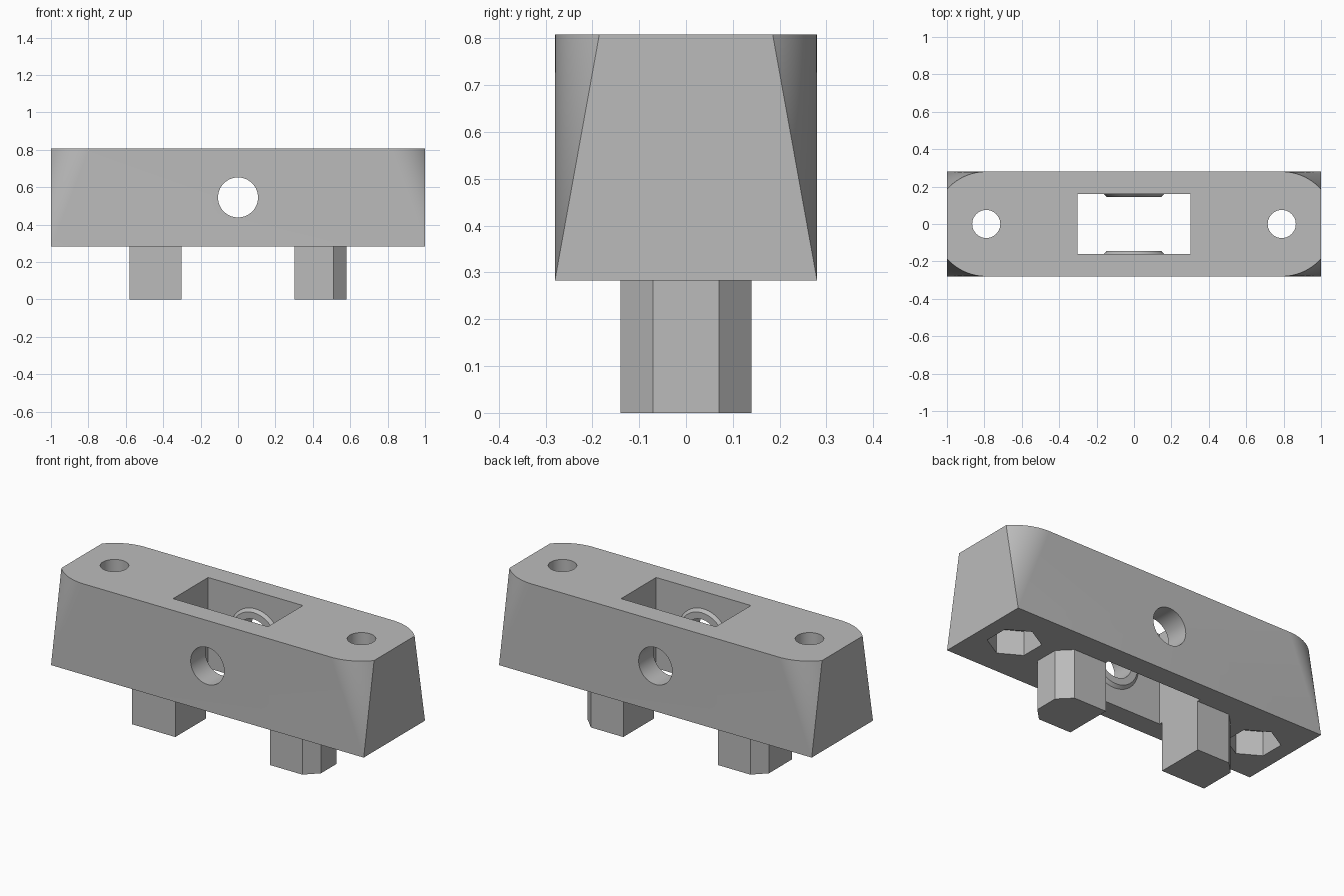
import bpy, bmesh
from math import radians, sin, cos, pi, acos
from mathutils import Matrix

if "Cube" in bpy.data.objects:
    bpy.data.objects.remove(bpy.data.objects["Cube"])

BOTTOM, TOP = 0.283, 0.808
MID = (BOTTOM + TOP) / 2
HALF_W, SCREW_X = 0.28, 0.79

grey = bpy.data.materials.new("plain grey")
grey.use_nodes = True
grey.diffuse_color = (0.5, 0.5, 0.5, 1)
grey.node_tree.nodes["Principled BSDF"].inputs["Base Color"].default_value = (0.5, 0.5, 0.5, 1)


def make(name, bm):
    bmesh.ops.recalc_face_normals(bm, faces=bm.faces)
    mesh = bpy.data.meshes.new(name)
    bm.to_mesh(mesh)
    bm.free()
    mesh.materials.append(grey)
    obj = bpy.data.objects.new(name, mesh)
    bpy.context.collection.objects.link(obj)
    return obj


def prism(name, outline, z0, z1):
    bm = bmesh.new()
    face = bm.faces.new([bm.verts.new((x, y, z0)) for x, y in outline])
    new = bmesh.ops.extrude_face_region(bm, geom=[face])["geom"]
    bmesh.ops.translate(bm, vec=(0, 0, z1 - z0),
                        verts=[v for v in new if isinstance(v, bmesh.types.BMVert)])
    return make(name, bm)


def ring(cx, cy, r, n, turn=0):
    return [(cx + r * cos(turn + 2 * pi * i / n), cy + r * sin(turn + 2 * pi * i / n))
            for i in range(n)]


def box(x, y):
    return [(-x, -y), (x, -y), (x, y), (-x, y)]


def cone_y(name, y0, y1, r0, r1):
    bm = bmesh.new()
    bmesh.ops.create_cone(bm, cap_ends=True, segments=64, radius1=r0, radius2=r1, depth=abs(y1 - y0))
    angle = radians(-90 if y1 > y0 else 90)
    bmesh.ops.transform(bm, verts=bm.verts, matrix=Matrix.Translation((0, (y0 + y1) / 2, MID))
                        @ Matrix.Rotation(angle, 4, 'X'))
    return make(name, bm)


def select(obj):
    bpy.ops.object.select_all(action='DESELECT')
    bpy.context.view_layer.objects.active = obj
    obj.select_set(True)


def combine(obj, tool, operation):
    select(obj)
    mod = obj.modifiers.new("combine", 'BOOLEAN')
    mod.operation, mod.object, mod.solver = operation, tool, 'EXACT'
    bpy.ops.object.modifier_apply(modifier=mod.name)
    bpy.data.objects.remove(tool)


# Body: square base blending to rounded, end-trimmed corners on top
bm = bmesh.new()
for x, y in box(1, HALF_W):
    bm.verts.new((x, y, BOTTOM))
steps = 16
start = acos((1 - SCREW_X) / HALF_W)
for sx in (-1, 1):
    for sy in (-1, 1):
        for i in range(steps + 1):
            a = start + (pi / 2 - start) * i / steps
            bm.verts.new((sx * (SCREW_X + HALF_W * cos(a)), sy * HALF_W * sin(a), TOP))
bmesh.ops.convex_hull(bm, input=bm.verts)
bmesh.ops.dissolve_limit(bm, angle_limit=radians(0.2), verts=bm.verts, edges=bm.edges)
body = make("body", bm)

# Central window with a tapered boss on each inner wall
combine(body, prism("window_cutter", box(0.303, 0.16), 0, 1), 'DIFFERENCE')
for s in (-1, 1):
    combine(body, cone_y("boss", s * 0.18, s * 0.145, 0.185, 0.145), 'UNION')

# Cross bore, screw holes and hexagonal nut pockets
combine(body, cone_y("bore_cutter", -0.5, 0.5, 0.107, 0.107), 'DIFFERENCE')
for s in (-1, 1):
    combine(body, prism("screw_cutter", ring(s * SCREW_X, 0, 0.075, 48), 0, 1), 'DIFFERENCE')
    combine(body, prism("nut_cutter", ring(s * SCREW_X, 0, 0.14, 6, pi / 2), 0, BOTTOM + 0.14),
            'DIFFERENCE')
select(body)
bpy.ops.object.shade_smooth_by_angle(angle=radians(25))
normals = body.modifiers.new("weighted_normals", 'WEIGHTED_NORMAL')
normals.keep_sharp = True

# Keyed pegs: outer corners chamfered, except one square corner
IN, OUT, P, C = 0.303, 0.58, 0.14, 0.07
back = [(OUT, C), (OUT - C, P)]
prism("left_peg", [(IN, -P), (OUT - C, -P), (OUT, -C)] + back + [(IN, P)], 0, BOTTOM)
prism("right_peg", [(-x, y) for x, y in [(IN, -P), (OUT, -P)] + back + [(IN, P)]], 0, BOTTOM)
